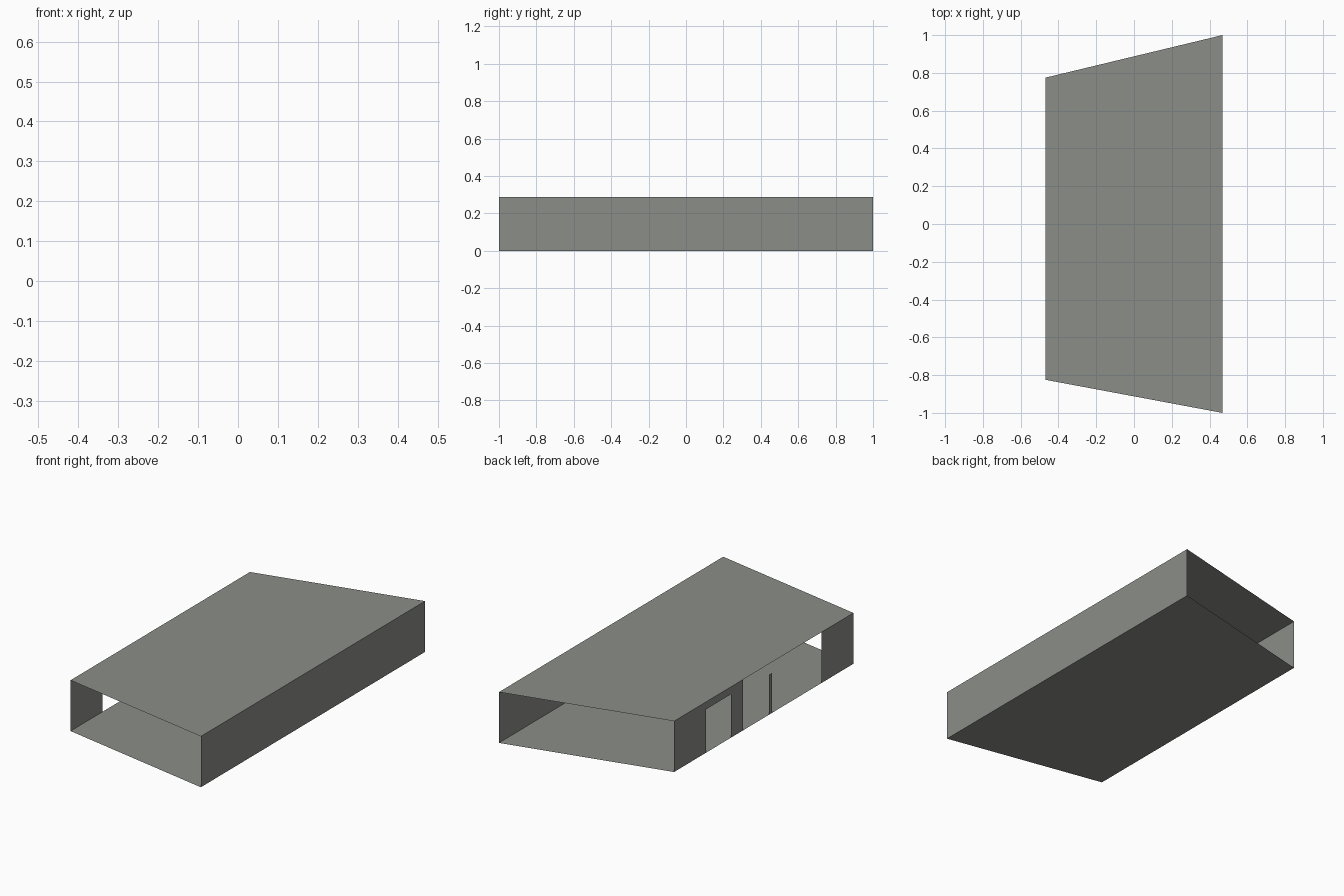
import bpy

if "Cube" in bpy.data.objects:
    bpy.data.objects.remove(bpy.data.objects["Cube"])

grey = bpy.data.materials.new("warm grey")
grey.diffuse_color = (0.26, 0.27, 0.25, 1)
grey.use_nodes = True
grey.node_tree.nodes["Principled BSDF"].inputs["Base Color"].default_value = grey.diffuse_color

X, H = 0.468, 0.287            # half width, height
BACK, FRONT = 0.775, -0.825    # short left side ends


def sheet(name, faces):
    """Thin single-sided surface from a few polygons."""
    verts, polys = [], []
    for f in faces:
        polys.append(range(len(verts), len(verts) + len(f)))
        verts += f
    mesh = bpy.data.meshes.new(name)
    mesh.from_pydata(verts, [], [list(p) for p in polys])
    mesh.materials.append(grey)
    obj = bpy.data.objects.new(name, mesh)
    bpy.context.collection.objects.link(obj)
    return obj


def wall(name, x, profile):
    return sheet(name, [[(x, y, z) for y, z in profile]])


# floor and roof: the same tapered slab outline
outline = [(-X, FRONT), (X, -1), (X, 1), (-X, BACK)]
for name, z in (("floor", 0), ("roof", H)):
    sheet(name, [[(x, y, z) for x, y in outline]])

# long solid wall
wall("right_wall", X, [(-1, 0), (1, 0), (1, H), (-1, H)])

# left wall: back part with a doorway, short post, front part
door_a, door_b, door_h = 0.49, 0.268, 0.245
wall("doorway_wall", -X, [(BACK, 0), (BACK, H), (0.162, H), (0.162, 0),
                          (door_b, 0), (door_b, door_h),
                          (door_a, door_h), (door_a, 0)])
wall("short_post", -X, [(-0.07, 0), (-0.07, 0.225), (-0.10, 0.225), (-0.10, 0)])
wall("front_left_wall", -X, [(-0.54, 0), (-0.54, H), (FRONT, H), (FRONT, 0)])
